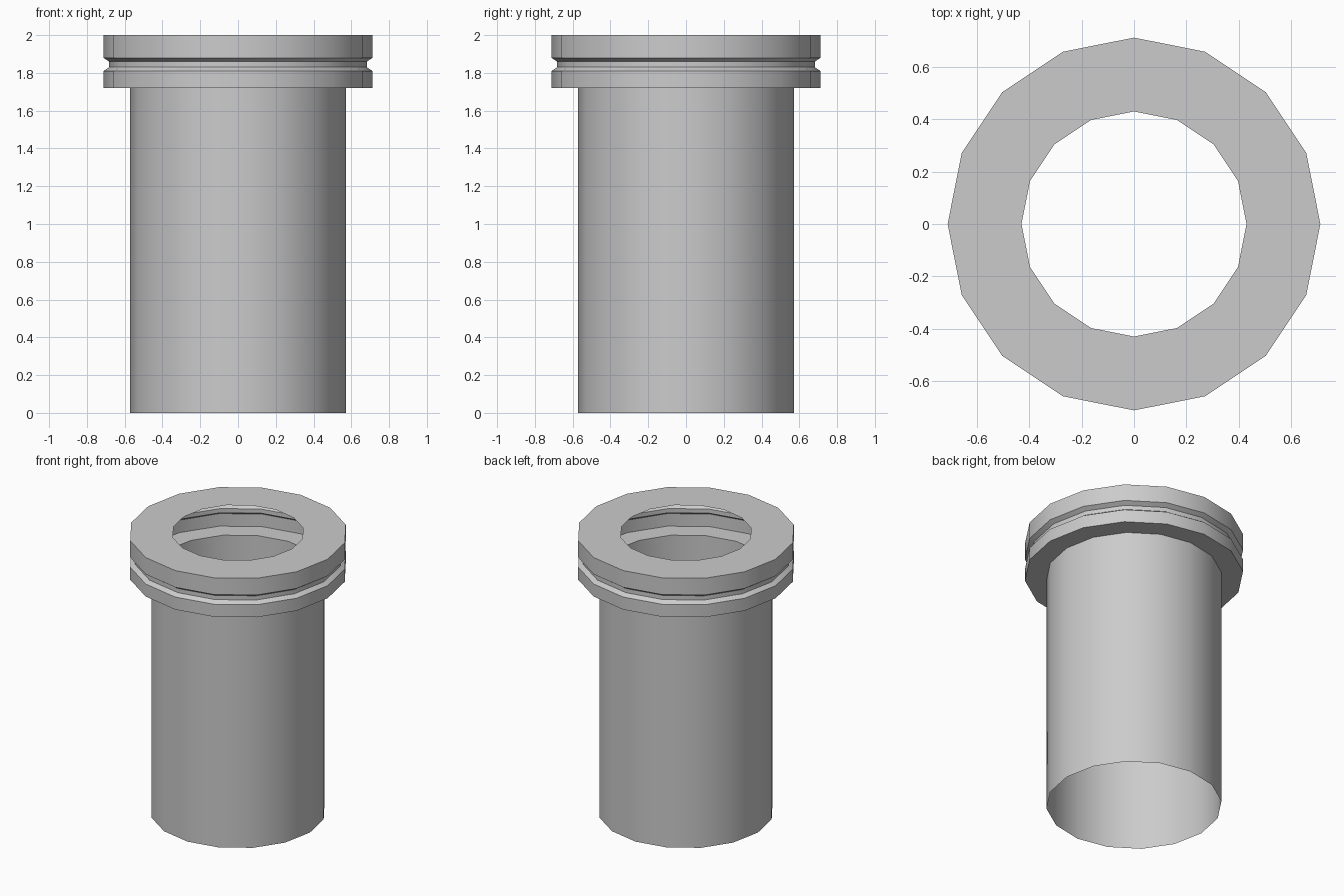
import bpy, bmesh, math

if "Cube" in bpy.data.objects:
    bpy.data.objects.remove(bpy.data.objects["Cube"])

SIDES = 16


def lathe(name, profile):
    """Spin an open (radius, z) profile around the z axis as a single-sheet surface."""
    bm = bmesh.new()
    rings = [[bm.verts.new((r * math.cos(2 * math.pi * i / SIDES),
                            r * math.sin(2 * math.pi * i / SIDES), z))
              for i in range(SIDES)] for r, z in profile]
    # profiles run bottom to top so the faces point outward
    for low, high in zip(rings, rings[1:]):
        for i in range(SIDES):
            j = (i + 1) % SIDES
            bm.faces.new((low[i], low[j], high[j], high[i]))
    mesh = bpy.data.meshes.new(name)
    bm.to_mesh(mesh)
    bm.free()
    obj = bpy.data.objects.new(name, mesh)
    bpy.context.collection.objects.link(obj)
    bpy.ops.object.select_all(action='DESELECT')
    obj.select_set(True)
    bpy.context.view_layer.objects.active = obj
    bpy.ops.object.shade_smooth_by_angle(angle=math.radians(30))
    return obj


# open pipe with a hollow collar: tube, ledge, grooved rim, top lip
lathe("pipe_with_collar", [
    (0.571, 0.0), (0.571, 1.72),
    (0.712, 1.72), (0.712, 1.81),
    (0.682, 1.83), (0.682, 1.86),
    (0.712, 1.88), (0.712, 2.0),
    (0.43, 2.0),
])
